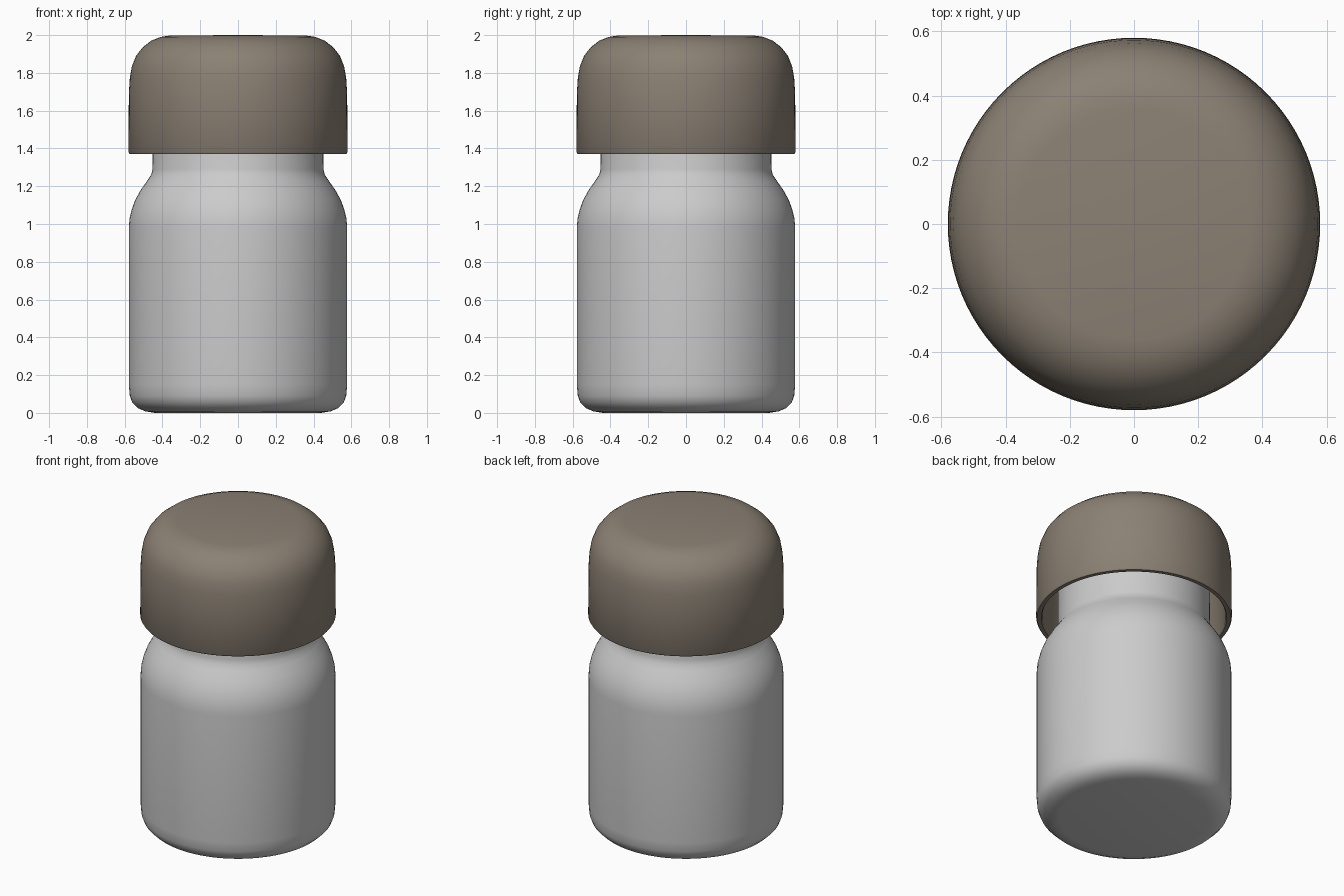
import bpy, bmesh
from math import pi, radians

if "Cube" in bpy.data.objects:
    bpy.data.objects.remove(bpy.data.objects["Cube"])


def lathe(name, profile, steps=96):
    """Spin an (r, z) profile around the z axis; ends on the axis close it."""
    bm = bmesh.new()
    verts = [bm.verts.new((r, 0, z)) for r, z in profile]
    edges = [bm.edges.new(pair) for pair in zip(verts, verts[1:])]
    bmesh.ops.spin(bm, geom=verts + edges, cent=(0, 0, 0), axis=(0, 0, 1),
                   angle=2 * pi, steps=steps, use_merge=True)
    bmesh.ops.remove_doubles(bm, verts=bm.verts, dist=1e-5)
    bmesh.ops.recalc_face_normals(bm, faces=bm.faces)
    mesh = bpy.data.meshes.new(name)
    bm.to_mesh(mesh)
    bm.free()
    obj = bpy.data.objects.new(name, mesh)
    bpy.context.collection.objects.link(obj)
    bpy.ops.object.select_all(action='DESELECT')
    obj.select_set(True)
    bpy.context.view_layer.objects.active = obj
    bpy.ops.object.shade_smooth_by_angle(angle=radians(35))
    return obj


# Bottle: rounded foot, straight wall, sloped shoulder, neck running up into the cap
lathe("bottle", [
    (0, 0.01), (0.44, 0.0), (0.49, 0.008), (0.53, 0.025), (0.56, 0.055),
    (0.573, 0.09), (0.578, 0.15), (0.578, 0.98), (0.574, 1.03),
    (0.562, 1.08), (0.543, 1.13), (0.515, 1.18), (0.48, 1.23),
    (0.46, 1.26), (0.452, 1.29), (0.45, 1.80), (0, 1.80)])

# Cap: hollow shell with a wide rounded top edge and a thin open rim
cap = lathe("cap", [
    (0, 2.0), (0.36, 1.998), (0.41, 1.99), (0.46, 1.97), (0.505, 1.935),
    (0.54, 1.89), (0.562, 1.835), (0.573, 1.77), (0.578, 1.69),
    (0.58, 1.38), (0.574, 1.37), (0.55, 1.37), (0.544, 1.38),
    (0.54, 1.74), (0.50, 1.80), (0, 1.80)])

# Warm brown cap colour
brown = bpy.data.materials.new("cap_brown")
brown.diffuse_color = (0.26, 0.22, 0.175, 1)
brown.use_nodes = True
brown.node_tree.nodes["Principled BSDF"].inputs["Base Color"].default_value = brown.diffuse_color
cap.data.materials.append(brown)
